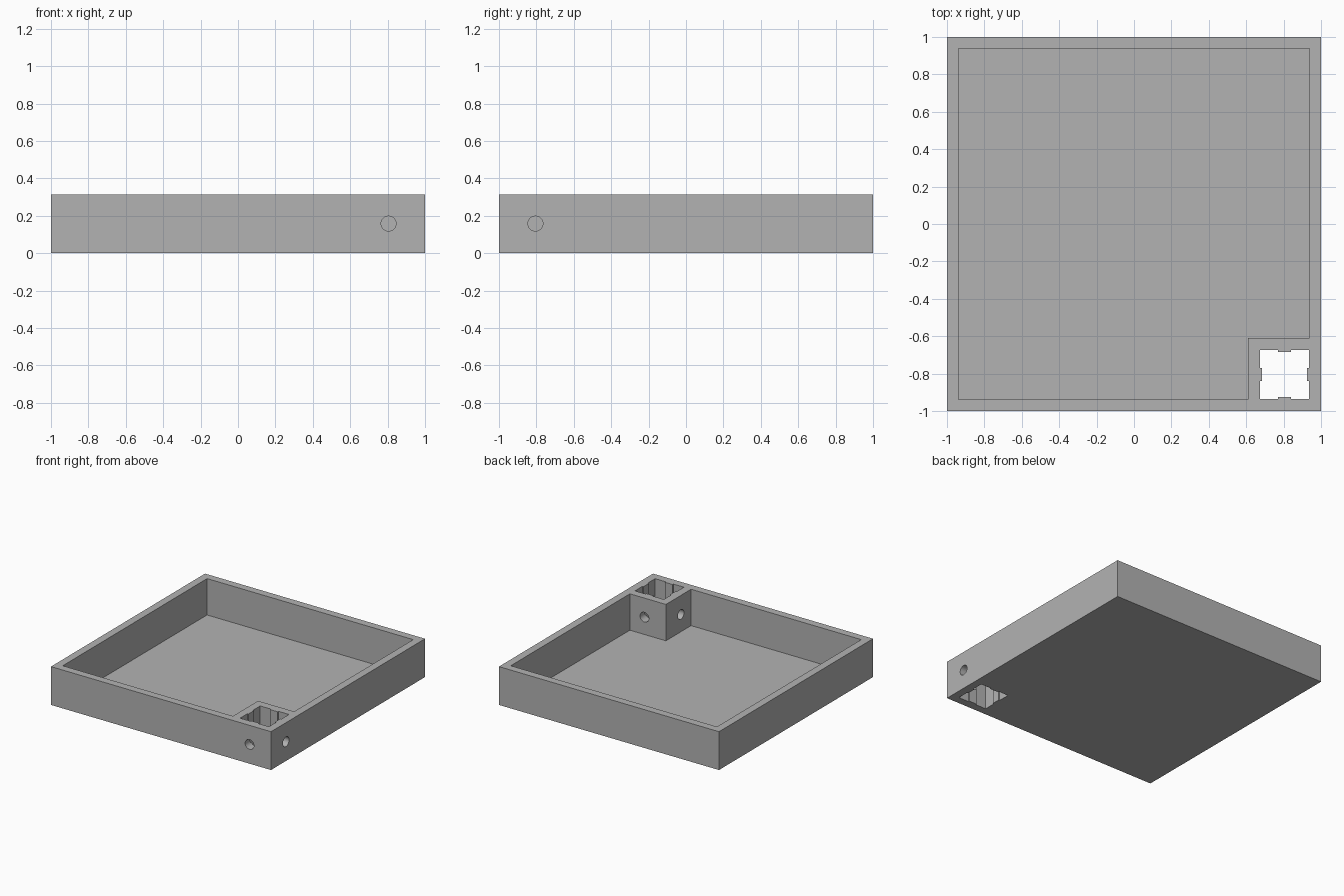
import bpy, bmesh, math
from mathutils import Matrix, Vector

old = bpy.data.objects.get("Cube")
if old:
    bpy.data.objects.remove(old, do_unlink=True)

HEIGHT, FLOOR, INNER = 0.315, 0.016, 0.937
POST = 0.61                     # inner faces of the corner post
SHAFT, SHAFT_HALF = 0.805, 0.131  # shaft centre (x, -y) and half width
RIB_HALF, RIB_DEPTH = 0.035, 0.01
HOLE_RADIUS, HOLE_Z = 0.04, 0.158

grey = bpy.data.materials.new("plain grey")
grey.use_nodes = True
colour = (0.45, 0.45, 0.45, 1)
grey.diffuse_color = colour
grey.node_tree.nodes["Principled BSDF"].inputs["Base Color"].default_value = colour


def add_object(name, bm):
    bmesh.ops.recalc_face_normals(bm, faces=bm.faces)
    mesh = bpy.data.meshes.new(name)
    bm.to_mesh(mesh)
    bm.free()
    mesh.materials.append(grey)
    obj = bpy.data.objects.new(name, mesh)
    bpy.context.collection.objects.link(obj)
    return obj


def prism(name, outline, bottom, top):
    bm = bmesh.new()
    face = bm.faces.new([bm.verts.new((x, y, bottom)) for x, y in outline])
    result = bmesh.ops.extrude_face_region(bm, geom=[face])
    verts = [g for g in result["geom"] if isinstance(g, bmesh.types.BMVert)]
    bmesh.ops.translate(bm, verts=verts, vec=(0, 0, top - bottom))
    return add_object(name, bm)


def drill(name, axis):
    bm = bmesh.new()
    bmesh.ops.create_cone(bm, cap_ends=True, segments=32, radius1=HOLE_RADIUS,
                          radius2=HOLE_RADIUS, depth=0.6)
    turn = Matrix.Rotation(math.pi / 2, 4, "Y" if axis == "X" else "X")
    bmesh.ops.transform(bm, matrix=Matrix.Translation((SHAFT, -SHAFT, HOLE_Z)) @ turn,
                        verts=bm.verts)
    return add_object(name, bm)


# Solid block for the whole tray
tray = prism("tray", [(-1, -1), (1, -1), (1, 1), (-1, 1)], 0, HEIGHT)

# Main cavity leaves the walls, floor and corner post
cavity = prism("cavity_cutter",
               [(-INNER, -INNER), (POST, -INNER), (POST, -POST),
                (INNER, -POST), (INNER, INNER), (-INNER, INNER)], FLOOR, 0.5)

# Square shaft with one shallow rib in the middle of each side
side = [(-SHAFT_HALF, -SHAFT_HALF), (-RIB_HALF, -SHAFT_HALF),
        (-RIB_HALF, RIB_DEPTH - SHAFT_HALF), (RIB_HALF, RIB_DEPTH - SHAFT_HALF),
        (RIB_HALF, -SHAFT_HALF)]
outline = []
for quarter in range(4):
    spin = Matrix.Rotation(quarter * math.pi / 2, 2)
    outline += [spin @ Vector(p) + Vector((SHAFT, -SHAFT)) for p in side]
shaft = prism("shaft_cutter", outline, -0.1, 0.5)

# Cut the cavity, the shaft and the two crossing round holes
cutters = [cavity, shaft, drill("hole_cutter_x", "X"), drill("hole_cutter_y", "Y")]
for cutter in cutters:
    cutter.hide_render = True
    mod = tray.modifiers.new(cutter.name, "BOOLEAN")
    mod.operation = "DIFFERENCE"
    mod.solver = "EXACT"
    mod.object = cutter

# Bake the cuts and drop the cutters
graph = bpy.context.evaluated_depsgraph_get()
baked = bpy.data.meshes.new_from_object(tray.evaluated_get(graph))
tray.modifiers.clear()
tray.data = baked
tray.data.materials.clear()
tray.data.materials.append(grey)
for polygon in tray.data.polygons:
    polygon.material_index = 0
for cutter in cutters:
    bpy.data.objects.remove(cutter, do_unlink=True)

# Smooth the round holes while keeping the edges sharp
bpy.context.view_layer.objects.active = tray
tray.select_set(True)
bpy.ops.object.shade_smooth_by_angle(angle=math.radians(30))
